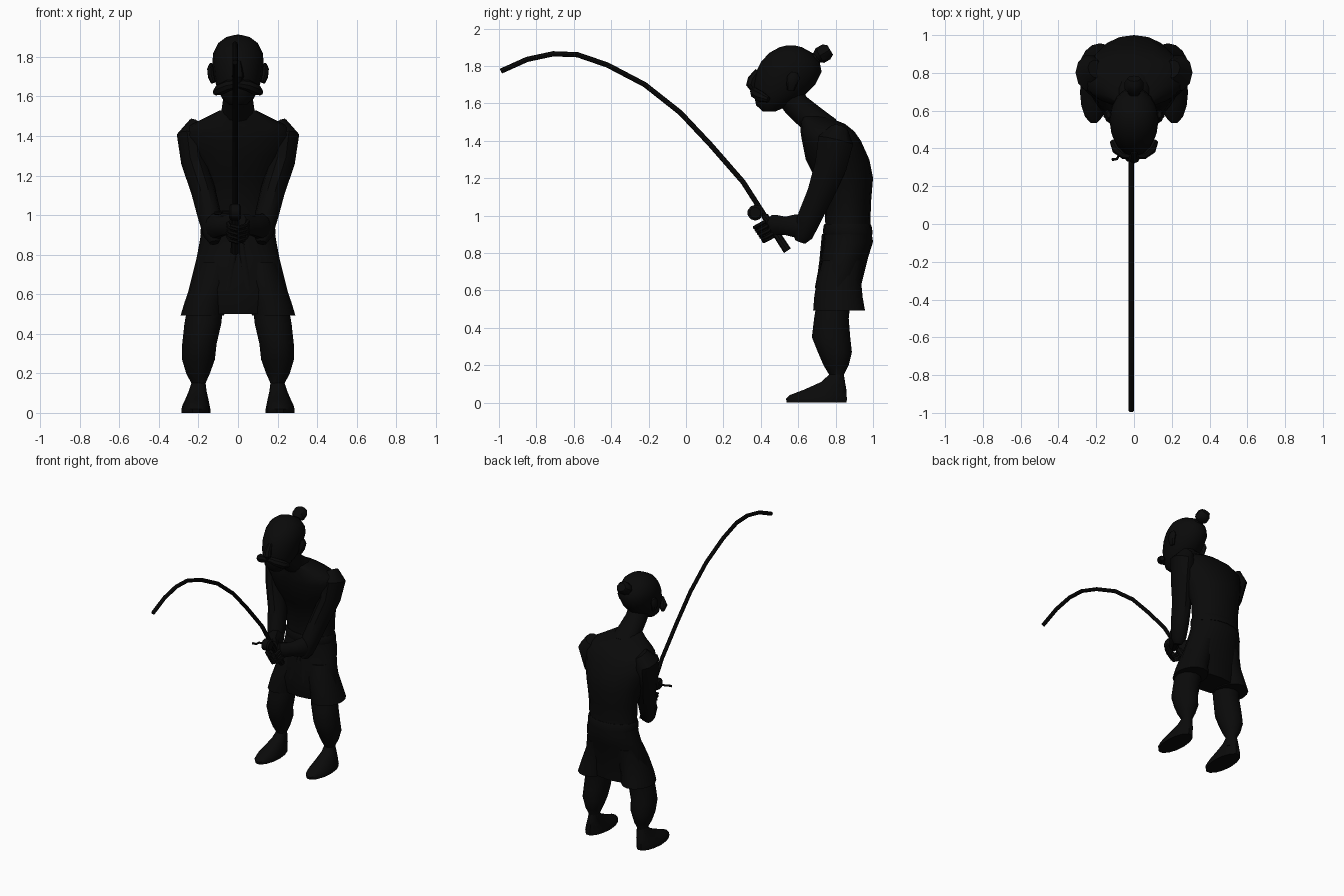
import bpy, bmesh, math
from mathutils import Vector


def material(name, v):
    m = bpy.data.materials.new(name)
    m.diffuse_color = (v, v, v, 1)
    return m


BODY = material("near_black", 0.003)


def skin(name, rings, angle=40):
    """Join rings of points into a closed, capped surface."""
    bm = bmesh.new()
    loops = [[bm.verts.new(p) for p in r] for r in rings]
    n = len(loops[0])
    for a, b in zip(loops, loops[1:]):
        for i in range(n):
            j = (i + 1) % n
            bm.faces.new((a[i], a[j], b[j], b[i]))
    bm.faces.new(loops[0][::-1])
    bm.faces.new(loops[-1])
    bmesh.ops.recalc_face_normals(bm, faces=bm.faces)
    me = bpy.data.meshes.new(name)
    bm.to_mesh(me)
    bm.free()
    ob = bpy.data.objects.new(name, me)
    bpy.context.collection.objects.link(ob)
    me.materials.append(BODY)
    bpy.ops.object.select_all(action='DESELECT')
    bpy.context.view_layer.objects.active = ob
    ob.select_set(True)
    bpy.ops.object.shade_smooth_by_angle(angle=math.radians(angle))
    return ob


def layers(name, rows, n=16):
    """Stack of horizontal ellipses: z, front y, back y, centre x, half width."""
    rings = []
    for z, yf, yb, cx, hw in rows:
        rings.append([(cx + hw * math.cos(2 * math.pi * i / n),
                       (yf + yb) / 2 + (yb - yf) / 2 * math.sin(2 * math.pi * i / n), z)
                      for i in range(n)])
    return skin(name, rings)


def tube(name, rows, n=10):
    """Tube along a path: x, y, z, radius and an optional second radius."""
    pts = [Vector(r[:3]) for r in rows]
    whole = (pts[-1] - pts[0]).normalized()
    ref = Vector((0, 0, 1)) if abs(whole.x) > 0.7 else Vector((1, 0, 0))
    rings = []
    for k, r in enumerate(rows):
        t = (pts[min(k + 1, len(pts) - 1)] - pts[max(k - 1, 0)]).normalized()
        side = (ref - t * ref.dot(t)).normalized()
        up = t.cross(side)
        ra, rb = r[3], r[-1]
        rings.append([pts[k] + side * ra * math.cos(2 * math.pi * i / n)
                      + up * rb * math.sin(2 * math.pi * i / n) for i in range(n)])
    return skin(name, rings)


# Hunched torso running down into the hips
layers("torso", [
    (0.50, 0.71, 0.93, 0, 0.20), (0.62, 0.69, 0.935, 0, 0.25),
    (0.78, 0.72, 0.975, 0, 0.21), (0.86, 0.735, 1.0, 0, 0.195),
    (0.95, 0.745, 0.985, 0, 0.18), (1.08, 0.74, 0.99, 0, 0.185),
    (1.20, 0.69, 1.0, 0, 0.21), (1.30, 0.64, 0.98, 0, 0.245),
    (1.40, 0.62, 0.935, 0, 0.28), (1.45, 0.612, 0.90, 0, 0.25),
    (1.49, 0.61, 0.85, 0, 0.17), (1.53, 0.60, 0.75, 0, 0.09)])
tube("neck", [(0, 0.74, 1.45, 0.11, 0.09), (0, 0.67, 1.52, 0.085, 0.075),
              (0, 0.59, 1.59, 0.075, 0.07), (0, 0.54, 1.67, 0.075, 0.08)], 12)

# Head, nose and topknot
layers("head", [
    (1.557, 0.41, 0.48, 0, 0.045), (1.59, 0.375, 0.55, 0, 0.08),
    (1.64, 0.365, 0.63, 0, 0.105), (1.70, 0.36, 0.69, 0, 0.122),
    (1.77, 0.375, 0.725, 0, 0.13), (1.82, 0.40, 0.715, 0, 0.125),
    (1.87, 0.445, 0.675, 0, 0.10), (1.90, 0.50, 0.62, 0, 0.06),
    (1.91, 0.54, 0.58, 0, 0.02)])
tube("nose", [(0, 0.385, 1.775, 0.015), (0, 0.355, 1.73, 0.025),
              (0, 0.347, 1.70, 0.03, 0.026), (0, 0.36, 1.68, 0.02)], 8)
tube("topknot", [(0, 0.67, 1.82, 0.035), (0, 0.70, 1.845, 0.032),
                 (0, 0.715, 1.855, 0.05, 0.045), (0, 0.75, 1.875, 0.05, 0.045),
                 (0, 0.77, 1.887, 0.035, 0.03)], 8)

for s, side in ((1, "left"), (-1, "right")):
    # Moustache half and ear
    tube(side + "_moustache", [(0, 0.365, 1.665, 0.022), (s * 0.05, 0.37, 1.655, 0.028),
                               (s * 0.09, 0.40, 1.635, 0.03), (s * 0.115, 0.44, 1.62, 0.015)], 8)
    tube(side + "_ear", [(s * 0.125, 0.56, 1.67, 0.012, 0.02), (s * 0.135, 0.565, 1.70, 0.017, 0.028),
                         (s * 0.138, 0.575, 1.74, 0.018, 0.034), (s * 0.135, 0.58, 1.765, 0.01, 0.018)], 8)
    # Arm bent at the elbow towards the rod
    tube(side + "_upper_arm", [
        (s * 0.20, 0.82, 1.46, 0.05), (s * 0.235, 0.80, 1.40, 0.075, 0.10),
        (s * 0.222, 0.775, 1.27, 0.066, 0.09), (s * 0.175, 0.72, 1.12, 0.062, 0.075),
        (s * 0.145, 0.665, 1.0, 0.06, 0.068), (s * 0.125, 0.625, 0.90, 0.05, 0.058),
        (s * 0.12, 0.61, 0.86, 0.025, 0.03)])
    tube(side + "_forearm", [
        (s * 0.13, 0.65, 0.935, 0.05, 0.07), (s * 0.11, 0.59, 0.945, 0.055, 0.065),
        (s * 0.075, 0.53, 0.945, 0.04, 0.05), (s * 0.045, 0.485, 0.95, 0.038, 0.055),
        (s * 0.02, 0.45, 0.96, 0.028, 0.045)])
    # Fingers curled round the grip, one hand above the other
    for i in range(4):
        y, z = 0.475 - 0.014 * i, 0.885 + 0.021 * i
        if s > 0:
            y, z = y - 0.007, z + 0.011
        tube(side + "_finger", [
            (s * 0.05, y, z + 0.01, 0.011), (s * 0.04, y - 0.035, z - 0.01, 0.011),
            (s * 0.005, y - 0.058, z - 0.022, 0.011), (s * -0.035, y - 0.042, z - 0.01, 0.009)], 6)
    # Flared shorts leg
    layers(side + "_shorts_leg", [
        (0.493, 0.68, 0.957, s * 0.18, 0.11), (0.56, 0.685, 0.945, s * 0.165, 0.105),
        (0.66, 0.70, 0.935, s * 0.13, 0.105), (0.76, 0.73, 0.95, s * 0.11, 0.09)])
    # Bare leg
    layers(side + "_leg", [
        (0.07, 0.74, 0.85, s * 0.205, 0.05), (0.15, 0.765, 0.845, s * 0.20, 0.036),
        (0.20, 0.735, 0.87, s * 0.202, 0.06), (0.27, 0.705, 0.887, s * 0.20, 0.083),
        (0.35, 0.673, 0.878, s * 0.195, 0.087), (0.45, 0.685, 0.87, s * 0.178, 0.093),
        (0.54, 0.70, 0.88, s * 0.165, 0.09)], 12)
    # Foot with heel and low toes
    layers(side + "_foot", [
        (0.0, 0.535, 0.862, s * 0.213, 0.073), (0.02, 0.53, 0.865, s * 0.213, 0.073),
        (0.04, 0.55, 0.862, s * 0.212, 0.068), (0.07, 0.63, 0.86, s * 0.208, 0.058),
        (0.11, 0.72, 0.852, s * 0.204, 0.045), (0.15, 0.765, 0.845, s * 0.20, 0.036)], 14)
    # Hanging sash end
    tube(side + "_sash_end", [(s * 0.01, 0.735, 0.90, 0.014, 0.01),
                              (s * 0.03, 0.72, 0.76, 0.016, 0.008),
                              (s * 0.05, 0.70, 0.62, 0.02, 0.006)], 6)

# Sash round the waist
layers("sash", [(0.90, 0.735, 0.998, 0, 0.188), (0.91, 0.732, 0.998, 0, 0.19),
                (0.945, 0.735, 0.992, 0, 0.187), (0.955, 0.74, 0.987, 0, 0.182)])

# Bent fishing rod, its grip, and the reel with crank
path = [(0.50, 0.88), (0.42, 1.0), (0.305, 1.18), (0.13, 1.38), (-0.03, 1.55), (-0.22, 1.70),
        (-0.42, 1.805), (-0.58, 1.86), (-0.71, 1.865), (-0.85, 1.835), (-0.99, 1.772)]
tube("rod", [(-0.015, y, z, 0.014) for y, z in path], 8)
tube("grip", [(-0.015, 0.542, 0.812, 0.022), (-0.015, 0.42, 1.0, 0.019)], 8)
tube("reel", [(-0.045, 0.37, 1.015, 0.03), (-0.035, 0.37, 1.015, 0.042),
              (0.005, 0.37, 1.015, 0.042), (0.015, 0.37, 1.015, 0.03)], 10)
tube("reel_foot", [(-0.015, 0.37, 1.015, 0.014), (-0.015, 0.42, 1.01, 0.014)], 6)
tube("crank", [(-0.04, 0.37, 1.015, 0.008), (-0.08, 0.365, 1.015, 0.008),
               (-0.09, 0.345, 1.01, 0.008), (-0.118, 0.34, 1.01, 0.009)], 6)
